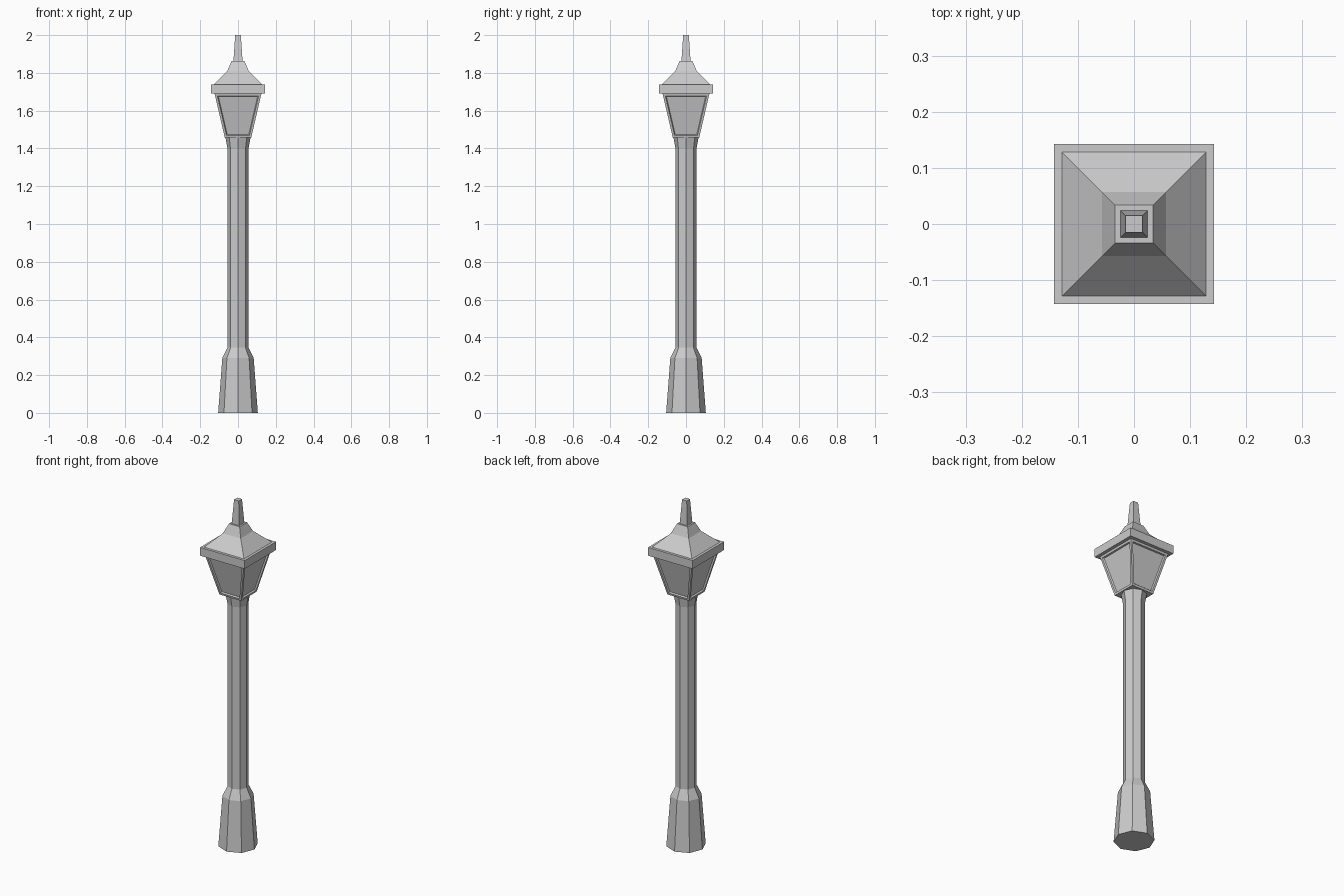
import bpy, bmesh, math

if "Cube" in bpy.data.objects:
    bpy.data.objects.remove(bpy.data.objects["Cube"])


def loft(name, profile, sides, inset=False):
    """Stack regular rings (half width or radius, height) into a capped solid."""
    bm = bmesh.new()
    # four-sided rings are squares measured by half width, others have a vertex on x
    turn, scale = (math.pi / 4, math.sqrt(2)) if sides == 4 else (0, 1)
    rings = []
    for r, z in profile:
        rings.append([bm.verts.new((r * scale * math.cos(turn + i * math.tau / sides),
                                    r * scale * math.sin(turn + i * math.tau / sides), z))
                      for i in range(sides)])
    walls = []
    for a, b in zip(rings, rings[1:]):
        for i in range(sides):
            j = (i + 1) % sides
            walls.append(bm.faces.new((a[i], a[j], b[j], b[i])))
    bm.faces.new(rings[0][::-1])
    bm.faces.new(rings[-1])
    bm.normal_update()
    if inset:
        # frame border, then a stepped-in pane
        bmesh.ops.inset_individual(bm, faces=walls, thickness=0.012, use_even_offset=True)
        bmesh.ops.inset_individual(bm, faces=walls, thickness=0.004, depth=-0.008,
                                   use_even_offset=True)
    mesh = bpy.data.meshes.new(name)
    bm.to_mesh(mesh)
    bm.free()
    obj = bpy.data.objects.new(name, mesh)
    bpy.context.collection.objects.link(obj)
    return obj


# Octagonal post with tapered base and flared collar
loft("post", [(0.105, 0), (0.083, 0.29), (0.056, 0.345), (0.056, 1.40), (0.066, 1.457)], 8)

# Lantern body with four recessed panes
loft("lantern_body", [(0.07, 1.457), (0.124, 1.69)], 4, inset=True)

# Roof: square rim, concave hip roof and finial
loft("roof_rim", [(0.143, 1.69), (0.143, 1.738)], 4)
loft("roof", [(0.128, 1.738), (0.057, 1.81), (0.034, 1.863)], 4)
loft("finial", [(0.024, 1.863), (0.015, 2.0)], 4)
